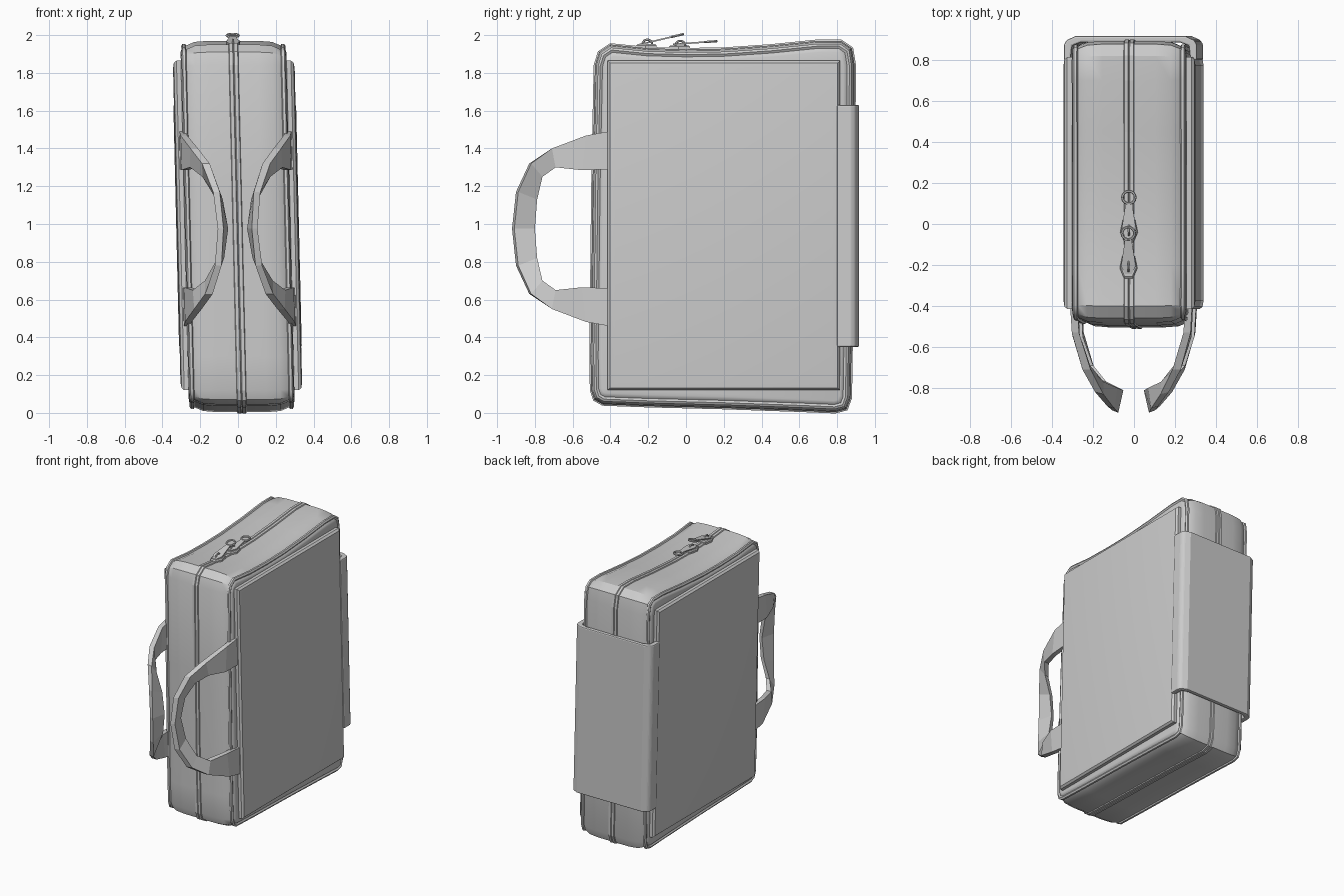
import bpy, bmesh
from math import sin, cos, pi
from mathutils import Vector

if "Cube" in bpy.data.objects:
    bpy.data.objects.remove(bpy.data.objects["Cube"])


def lean(v):
    # the whole bag leans slightly to the left at the top
    return (v[0] + 0.021 - 0.0235 * v[2], v[1], v[2])


def skin(name, rows, loop=False, caps=True, smooth=None):
    """Join equal closed rings of points into a surface."""
    n = len(rows[0])
    bm = bmesh.new()
    vs = [[bm.verts.new(lean(p)) for p in r] for r in rows]
    for i in range(len(rows) if loop else len(rows) - 1):
        a, b = vs[i], vs[(i + 1) % len(rows)]
        for j in range(n):
            k = (j + 1) % n
            bm.faces.new((a[j], a[k], b[k], b[j]))
    if caps and not loop:
        bm.faces.new(vs[0])
        bm.faces.new(vs[-1])
    bmesh.ops.recalc_face_normals(bm, faces=bm.faces)
    me = bpy.data.meshes.new(name)
    bm.to_mesh(me)
    bm.free()
    ob = bpy.data.objects.new(name, me)
    bpy.context.collection.objects.link(ob)
    if smooth:
        bpy.ops.object.select_all(action='DESELECT')
        ob.select_set(True)
        bpy.context.view_layer.objects.active = ob
        bpy.ops.object.shade_smooth_by_angle(angle=smooth)
    return ob


def inset(outline, d):
    """Offset a counterclockwise (y, z) outline inwards with mitred corners."""
    out = []
    for i, p in enumerate(outline):
        p = Vector(p)
        a = (p - Vector(outline[i - 1])).normalized()
        b = (Vector(outline[(i + 1) % len(outline)]) - p).normalized()
        na, nb = Vector((-a.y, a.x)), Vector((-b.y, b.x))
        out.append(p + (na + nb) * d / (1 + na.dot(nb)))
    return out


def around(name, outline, profile, loop=False, smooth=None):
    """Sweep an (x, inset) profile round an outline."""
    rows = [[(x, q.x, q.y) for q in inset(outline, d)] for x, d in profile]
    return skin(name, rows, loop, smooth=smooth)


# padded bag body with sagging top
outline = [(-0.505, 0.3), (-0.502, 0.12), (-0.485, 0.07), (-0.44, 0.045), (-0.2, 0.036),
           (0.2, 0.026), (0.6, 0.012), (0.79, 0.004), (0.85, 0.02), (0.872, 0.08),
           (0.88, 0.6), (0.89, 1.4), (0.893, 1.84), (0.878, 1.93), (0.82, 1.97),
           (0.7, 1.97), (0.45, 1.945), (0.2, 1.928), (0.0, 1.925), (-0.2, 1.93),
           (-0.4, 1.95), (-0.46, 1.91), (-0.482, 1.84), (-0.495, 1.2)]
half = [(0.03, 0.0), (0.13, 0.0), (0.205, 0.006), (0.25, 0.025), (0.275, 0.045), (0.28, 0.06)]
body = [(-x, d) for x, d in reversed(half)] + half
around("bag_body", outline, body, smooth=0.6)

# centre zip seam
around("zip_seam", outline, [(-0.028, 0.006), (-0.022, -0.007), (-0.004, -0.007), (0, -0.002),
                             (0.004, -0.007), (0.022, -0.007), (0.028, 0.006)])

# side panels, edge piping and handles, one of each per side
rect = [(-0.415, 0.12), (0.815, 0.12), (0.815, 1.865), (-0.415, 1.865)]
outer = [(-0.41, 1.49, .262), (-0.53, 1.468, .255), (-0.71, 1.40, .20), (-0.83, 1.32, .14),
         (-0.90, 1.17, .09), (-0.921, 0.975, .075)]
inner = [(-0.41, 1.29, .262), (-0.55, 1.285, .255), (-0.69, 1.30, .205), (-0.77, 1.25, .14),
         (-0.80, 1.13, .075), (-0.812, 0.975, .05)]
thick = [(.035, 0), (.035, 0), (.04, 0), (.04, .01), (.035, .012), (.03, .012)]
for s, side in ((-1, "left"), (1, "right")):
    around("side_panel_" + side, rect,
           [(s * 0.24, 0), (s * 0.303, 0), (s * 0.317, 0.012), (s * 0.322, 0.04)], smooth=0.5)
    around("piping_" + side, outline,
           [(s * (0.262 + 0.014 * cos(k * pi / 3)), 0.028 + 0.014 * sin(k * pi / 3))
            for k in range(6)], loop=True, smooth=0.9)
    rows = []
    for o, i, (tx, ty) in zip(outer, inner, thick):
        rows.append([(s * o[2], o[0], o[1]), (s * i[2], i[0], i[1]),
                     (s * (i[2] + tx), i[0] + ty, i[1]), (s * (o[2] + tx), o[0] + ty, o[1])])
    rows += [[(x, y, 1.95 - z) for x, y, z in r] for r in reversed(rows[:-1])]
    skin("handle_" + side, rows)

# sleeve wrapped round the back
wrap = [(0.325, 0.80), (0.325, 0.875), (0.312, 0.897), (0.27, 0.917)]
lining = [(0.24, 0.887), (0.285, 0.87), (0.292, 0.80)]
c_shape = wrap + [(-x, y) for x, y in reversed(wrap)] \
    + [(-x, y) for x, y in reversed(lining)] + lining
sleeve = skin("back_sleeve", [[(x, y, z) for x, y in c_shape] for z in (0.35, 1.63)])
bev = sleeve.modifiers.new("soft_edge", 'BEVEL')
bev.width, bev.segments = 0.008, 2


def ring(name, c, u, v, R, r):
    """Thin wire ring lying in the plane of u and v."""
    c, u, v = Vector(c), Vector(u).normalized(), Vector(v).normalized()
    w = u.cross(v)
    rows = []
    for i in range(14):
        d = u * cos(i * pi / 7) + v * sin(i * pi / 7)
        rows.append([c + d * (R + r * cos(k * pi / 3)) + w * r * sin(k * pi / 3)
                     for k in range(6)])
    skin(name, rows, loop=True, smooth=0.9)


# zip sliders and their pull tabs
for n, y, z, rise, x in ((1, -0.205, 1.932, 0.04, -0.002), (2, -0.03, 1.926, 0.012, 0.0)):
    hexagon = [(-.022, -.06), (.022, -.06), (.043, -.01), (.03, .05), (-.03, .05), (-.043, -.01)]
    skin(f"zip_slider_{n}", [[(x + a * f, y + b * f, z + h) for a, b in hexagon]
                             for h, f in ((-0.01, 1), (0.013, 1), (0.02, 0.85))])
    ring(f"slider_loop_{n}", (x, y, z + 0.018), (0, 1, 0), (0, 0, 1), 0.026, 0.006)
    z0 = z + 0.028
    slope = rise / 0.17
    tab = [(-.016, -.04), (.016, -.04), (.036, .0), (.016, .13), (-.016, .13), (-.036, .0)]
    skin(f"pull_tab_{n}", [[(x + a, y + b, z0 + slope * b + h) for a, b in tab]
                           for h in (-0.004, 0.004)])
    ring(f"pull_ring_{n}", (x, y + 0.16, z0 + rise * 0.95), (1, 0, 0), (0, 1, slope), 0.031, 0.007)
